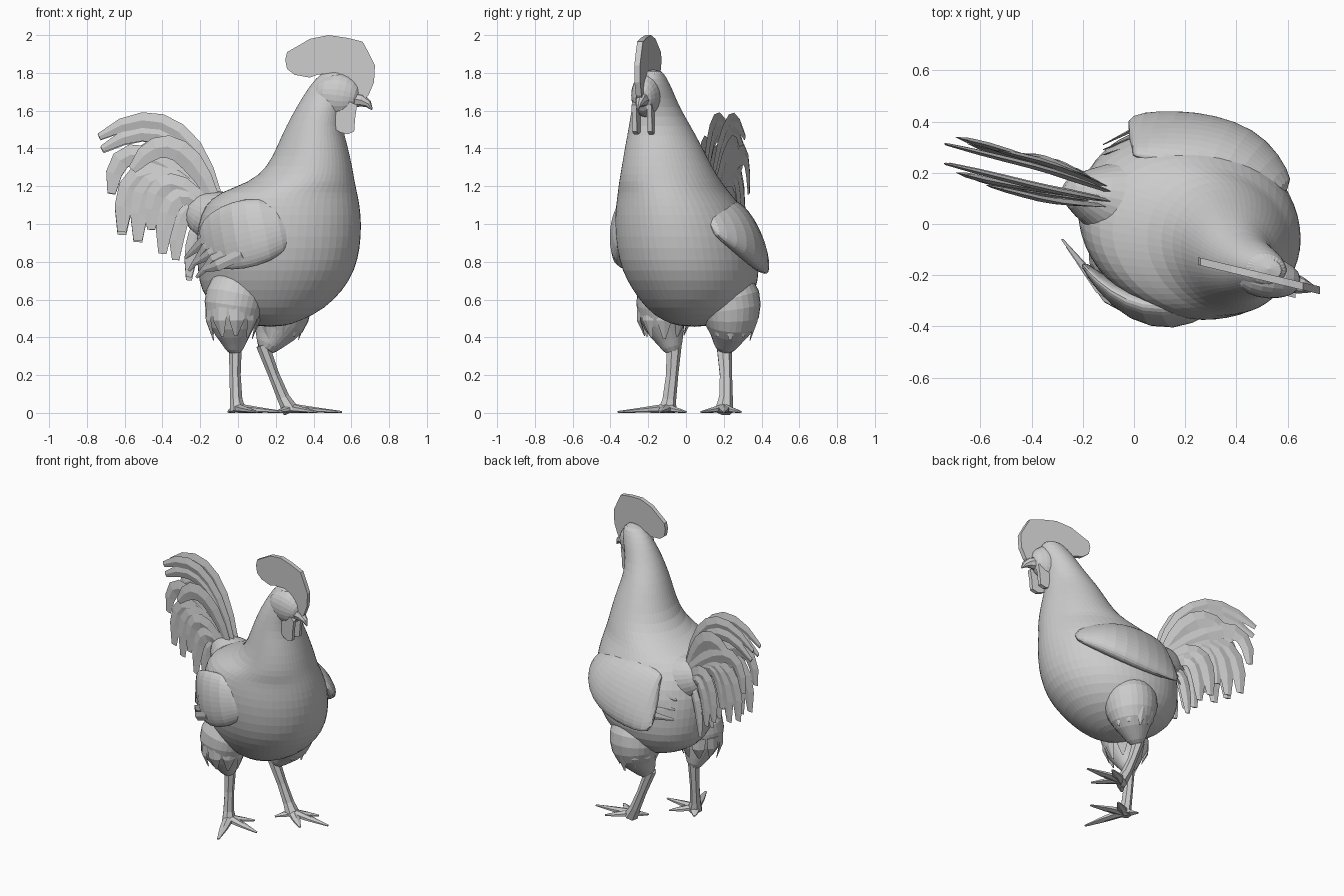
import bpy, bmesh, math, random
from mathutils import Vector
random.seed(4)


def finish(name, bm, soft=False):
    bmesh.ops.recalc_face_normals(bm, faces=bm.faces)
    me = bpy.data.meshes.new(name)
    bm.to_mesh(me)
    bm.free()
    ob = bpy.data.objects.new(name, me)
    bpy.context.collection.objects.link(ob)
    if soft:
        ob.modifiers.new("round", "SUBSURF").levels = 1
        ob.modifiers["round"].render_levels = 1
    return ob


def skin(name, rings, soft=False):
    """Bridge equal-length vertex rings and cap both ends."""
    bm = bmesh.new()
    rows = [[bm.verts.new(p) for p in r] for r in rings]
    n = len(rows[0])
    for a, b in zip(rows, rows[1:]):
        for i in range(n):
            j = (i + 1) % n
            bm.faces.new((a[i], a[j], b[j], b[i]))
    bm.faces.new(rows[0])
    bm.faces.new(rows[-1])
    return finish(name, bm, soft)


def tube(name, pts, radii, n=8, hint=(0, 1, 0), soft=False):
    """Elliptical tube; radii are (along hint, across hint)."""
    pts = [Vector(p) for p in pts]
    rings = []
    for k, p in enumerate(pts):
        t = (pts[min(k + 1, len(pts) - 1)] - pts[max(k - 1, 0)]).normalized()
        s = Vector(hint)
        s = (s - t * s.dot(t)).normalized()
        u = t.cross(s)
        rs, ru = radii[k]
        rings.append([p + s * rs * math.cos(2 * math.pi * i / n)
                      + u * ru * math.sin(2 * math.pi * i / n) for i in range(n)])
    return skin(name, rings, soft)


def plate(name, outline, shift=0.0, thick=0.03):
    """Upright slab following the slanted head direction."""
    bm = bmesh.new()
    pts = [Vector((x, -0.2 - 0.24 * (x - 0.48) + shift - thick / 2, z)) for x, z in outline]
    f = bm.faces.new([bm.verts.new(p) for p in pts])
    ext = bmesh.ops.extrude_face_region(bm, geom=[f])
    for v in ext["geom"]:
        if isinstance(v, bmesh.types.BMVert):
            v.co.y += thick
    bmesh.ops.triangulate(bm, faces=[q for q in bm.faces if len(q.verts) > 4])
    return finish(name, bm)


# Body and neck: z, xmin, xmax, ymin, ymax
body = [(0.455, 0.10, 0.24, -0.03, 0.12), (0.49, 0.0, 0.34, -0.13, 0.22),
        (0.55, -0.13, 0.46, -0.21, 0.31), (0.65, -0.20, 0.56, -0.285, 0.375),
        (0.75, -0.215, 0.62, -0.34, 0.39), (0.87, -0.225, 0.65, -0.37, 0.385),
        (1.0, -0.215, 0.657, -0.38, 0.35), (1.1, -0.18, 0.647, -0.373, 0.29),
        (1.17, -0.10, 0.632, -0.362, 0.23), (1.22, 0.06, 0.62, -0.357, 0.19),
        (1.3, 0.155, 0.607, -0.342, 0.14), (1.42, 0.21, 0.58, -0.322, 0.08),
        (1.52, 0.255, 0.55, -0.302, 0.025), (1.62, 0.31, 0.56, -0.287, -0.035),
        (1.71, 0.365, 0.59, -0.267, -0.07), (1.77, 0.41, 0.60, -0.247, -0.10),
        (1.82, 0.47, 0.585, -0.22, -0.13)]
N = 28
rings = []
for z, x0, x1, y0, y1 in body:
    rings.append([])
    for i in range(N):
        t = 2 * math.pi * i / N
        rings[-1].append(((x0 + x1) / 2 + (x1 - x0) / 2 * math.cos(t),
                          (y0 + y1) / 2 + (y1 - y0) / 2 * math.sin(t - 0.12), z))
skin("body_and_neck", rings, True)

# Rump where the tail grows
tube("rump", [(0.1, 0.05, 0.98), (-0.08, 0.09, 1.02), (-0.2, 0.12, 1.06), (-0.27, 0.14, 1.1)],
     [(0.22, 0.18), (0.17, 0.16), (0.1, 0.13), (0.04, 0.06)], 14, soft=True)

# Head and beak
tube("head", [(0.40, -0.18, 1.69), (0.46, -0.195, 1.69), (0.54, -0.21, 1.68), (0.61, -0.225, 1.67), (0.64, -0.235, 1.66)],
     [(0.05, 0.05), (0.088, 0.105), (0.09, 0.135), (0.065, 0.095), (0.035, 0.05)], 12, soft=True)
tube("beak", [(0.60, -0.225, 1.66), (0.655, -0.24, 1.655), (0.69, -0.25, 1.635), (0.71, -0.255, 1.605)],
     [(0.045, 0.045), (0.032, 0.035), (0.018, 0.02), (0.003, 0.004)], 8)
# Face patches that hang down as wattles
for s in (-1, 1):
    plate("wattle", [(0.415, 1.64), (0.41, 1.60), (0.45, 1.56), (0.49, 1.52), (0.54, 1.485), (0.58, 1.475),
                     (0.615, 1.49), (0.62, 1.56), (0.63, 1.63), (0.54, 1.67)], s * 0.04, 0.025)

# Comb
plate("comb", [(0.25, 1.87), (0.26, 1.91), (0.33, 1.95), (0.38, 1.98), (0.48, 2.0), (0.58, 1.985),
               (0.66, 1.965), (0.69, 1.91), (0.725, 1.84), (0.72, 1.75), (0.69, 1.68), (0.66, 1.65),
               (0.60, 1.66), (0.58, 1.76), (0.5, 1.80), (0.42, 1.79), (0.38, 1.775), (0.30, 1.79), (0.26, 1.82)])

# Wings: fronts sink into the body, trailing edges flare
tube("left_wing", [(0.6, 0.13, 0.99), (0.51, 0.21, 0.98), (0.41, 0.275, 0.96), (0.28, 0.315, 0.94), (0.14, 0.335, 0.93), (0.01, 0.35, 0.91), (-0.02, 0.34, 0.91)],
     [(0.02, 0.06), (0.06, 0.13), (0.085, 0.18), (0.085, 0.21), (0.07, 0.22), (0.04, 0.2), (0.01, 0.17)], 16, (0, 0.9, 0.42), True)
tube("right_wing", [(0.4, -0.24, 1.01), (0.28, -0.31, 1.0), (0.14, -0.35, 0.97), (0.0, -0.325, 0.94), (-0.12, -0.24, 0.91), (-0.2, -0.15, 0.88)],
     [(0.01, 0.05), (0.05, 0.11), (0.07, 0.18), (0.06, 0.19), (0.035, 0.16), (0.01, 0.1)], 16, (0, 0.96, -0.12), True)
# Loose wing feather tips
for k in range(5):
    f = k / 4
    tube("right_wing_feather", [(0.02 - 0.1 * f, -0.37 + 0.1 * f, 0.84 + 0.12 * f), (-0.11 - 0.08 * f, -0.30 + 0.13 * f, 0.78 + 0.12 * f),
                                (-0.2 - 0.08 * f, -0.18 + 0.12 * f, 0.75 + 0.07 * f - 0.05 * (k % 2))],
         [(0.008, 0.03), (0.008, 0.03), (0.002, 0.008)], 4)
for k in range(3):
    z = 0.86 + 0.06 * k
    tube("left_wing_feather", [(0.1, 0.38 - 0.025 * k, z), (0.0, 0.37 - 0.03 * k, z - 0.02), (-0.12, 0.31 - 0.02 * k, z - 0.04)],
         [(0.008, 0.035), (0.008, 0.03), (0.002, 0.008)], 4)

# Tail: sickle feathers as bezier blades (base, control, tip, half width)
tail = [((-0.10, 1.13), (-0.30, 1.74), (-0.735, 1.47), 0.045),
        ((-0.12, 1.12), (-0.33, 1.66), (-0.72, 1.40), 0.045),
        ((-0.12, 1.12), (-0.34, 1.60), (-0.56, 1.30), 0.06),
        ((-0.13, 1.11), (-0.66, 1.60), (-0.67, 1.15), 0.055),
        ((-0.14, 1.10), (-0.62, 1.50), (-0.615, 0.95), 0.06),
        ((-0.14, 1.08), (-0.54, 1.48), (-0.53, 0.91), 0.06),
        ((-0.14, 1.07), (-0.46, 1.40), (-0.46, 0.98), 0.055),
        ((-0.14, 1.05), (-0.39, 1.32), (-0.40, 0.85), 0.055),
        ((-0.14, 1.03), (-0.33, 1.22), (-0.33, 0.80), 0.05),
        ((-0.12, 0.98), (-0.24, 1.08), (-0.26, 0.71), 0.04)]
for k, (b, c, e, w) in enumerate(tail):
    for layer in ((0.10, 0.18) if k < 2 else (0.06, 0.2)):
        jit = random.uniform(-0.02, 0.02)
        pts, rad = [], []
        for i in range(8):
            t = i / 7
            x = (1 - t) ** 2 * b[0] + 2 * t * (1 - t) * c[0] + t * t * e[0]
            z = (1 - t) ** 2 * b[1] + 2 * t * (1 - t) * c[1] + t * t * (e[1] + jit * 0.7)
            spread = 0.13 + (layer - 0.13) * min(1, 0.5 + t)
            pts.append((x, spread - 0.25 * (x + 0.17) + jit * 0.6, z))
            g = (0.5, 0.8, 1, 1, 1, 0.95, 0.8, 0.4)[i]
            rad.append((0.012 * g, w * g))
        tube("tail_feather", pts, rad, 4, (0.24, 0.97, 0))

# Legs: thigh, shank and toes
legs = {
    "right": ([(0.03, -0.08, 0.76), (0.0, -0.115, 0.67), (-0.03, -0.135, 0.57), (-0.03, -0.115, 0.46), (-0.02, -0.08, 0.38), (-0.015, -0.065, 0.31)],
              [(0.06, 0.08), (0.145, 0.165), (0.145, 0.165), (0.115, 0.13), (0.07, 0.07), (0.042, 0.038)],
              [(-0.015, -0.065, 0.36), (-0.015, -0.075, 0.2), (-0.01, -0.09, 0.07), (0.0, -0.1, 0.01)],
              [(0.10, -0.36), (0.24, -0.14), (0.13, 0.0), (-0.05, -0.02)]),
    "left": ([(0.22, 0.16, 0.76), (0.22, 0.21, 0.66), (0.22, 0.24, 0.55), (0.215, 0.235, 0.46), (0.17, 0.215, 0.39), (0.14, 0.20, 0.32)],
             [(0.07, 0.08), (0.18, 0.18), (0.175, 0.18), (0.14, 0.15), (0.08, 0.085), (0.048, 0.043)],
             [(0.13, 0.20, 0.36), (0.19, 0.21, 0.2), (0.24, 0.21, 0.08), (0.28, 0.20, 0.01)],
             [(0.55, 0.20), (0.42, 0.08), (0.42, 0.29), (0.20, 0.12)])}
for side, (thigh, trad, shank, toes) in legs.items():
    tube(side + "_thigh", thigh, trad, 14, soft=True)
    tube(side + "_shank", shank, [(0.042, 0.036), (0.034, 0.03), (0.038, 0.034), (0.05, 0.045)], 7)
    fx, fy, _ = shank[-1]
    for tx, ty in toes:
        tube(side + "_toe", [(fx, fy, 0.025), (fx * 0.5 + tx * 0.5, fy * 0.5 + ty * 0.5, 0.015), (tx, ty, 0.005)],
             [(0.025, 0.035), (0.014, 0.028), (0.005, 0.008)], 6, (0, 0, 1))
    # Ragged feather tufts around the thigh
    o = Vector(thigh[3])
    for k in range(9):
        a = 2 * math.pi * k / 9
        d = Vector((math.cos(a), math.sin(a), 0))
        drop = random.uniform(-0.08, -0.04)
        tube(side + "_thigh_tuft", [o + d * 0.135 + Vector((0, 0, 0.1)), o + d * 0.135 + Vector((0, 0, 0.03)), o + d * 0.105 + Vector((0, 0, drop))],
             [(0.01, 0.045), (0.012, 0.04), (0.002, 0.008)], 4, d)
